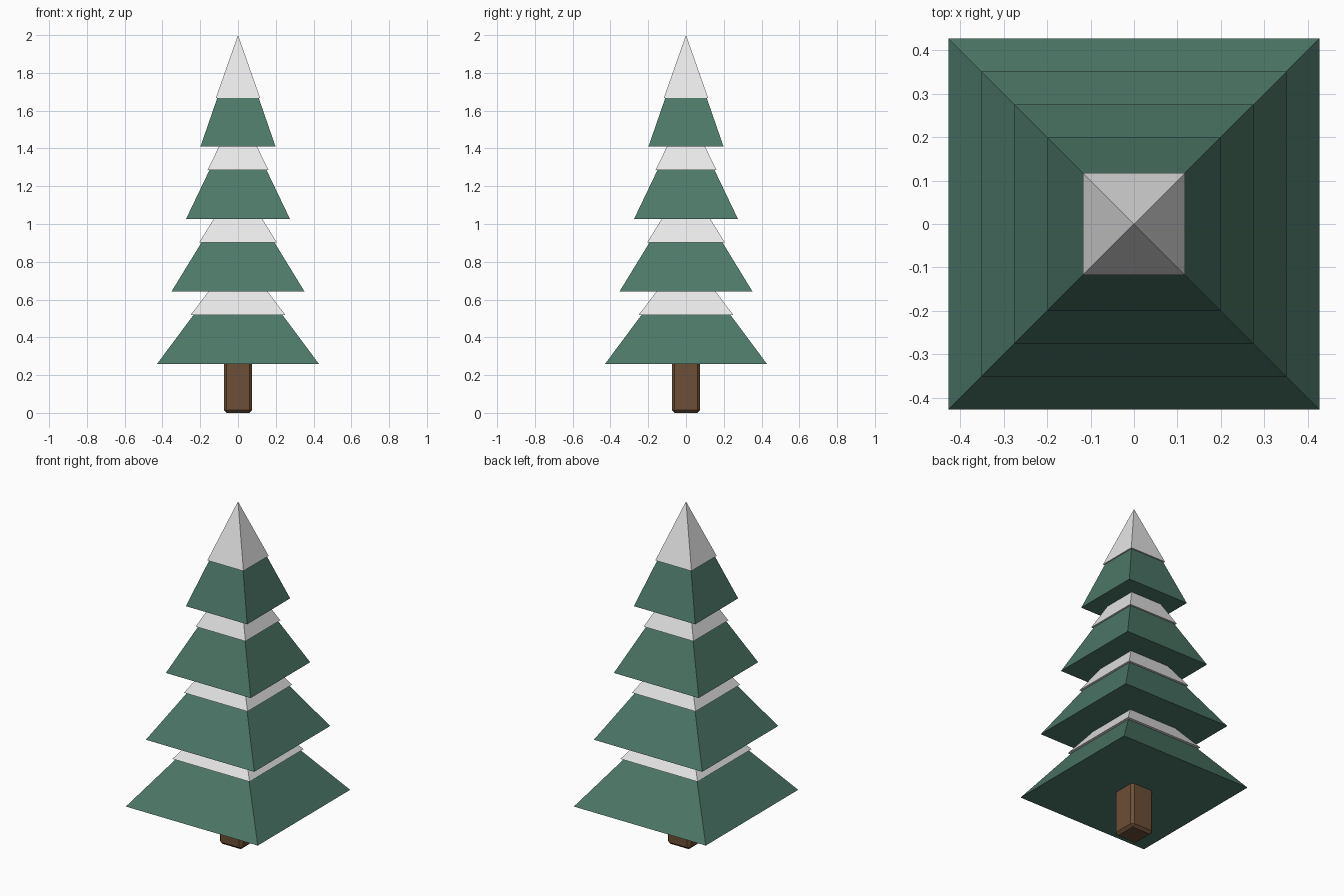
import bpy, math

cube = bpy.data.objects.get("Cube")
if cube:
    bpy.data.objects.remove(cube, do_unlink=True)


def make_material(name, color):
    mat = bpy.data.materials.new(name)
    mat.diffuse_color = (*color, 1)
    mat.use_nodes = True
    bsdf = mat.node_tree.nodes["Principled BSDF"]
    bsdf.inputs["Base Color"].default_value = (*color, 1)
    bsdf.inputs["Roughness"].default_value = 0.9
    return mat


needles = make_material("needle_green", (0.074, 0.187, 0.138))
snow = make_material("snow_white", (0.8, 0.8, 0.8))
bark = make_material("bark_brown", (0.15, 0.077, 0.038))


def pyramid(name, half_width, base_z, height, mat):
    """Closed square pyramid with sides facing the x and y axes."""
    bpy.ops.mesh.primitive_cone_add(
        vertices=4, radius1=half_width * math.sqrt(2), radius2=0, depth=height,
        location=(0, 0, base_z + height / 2), rotation=(0, 0, math.pi / 4))
    obj = bpy.context.object
    obj.name = name
    obj.data.materials.append(mat)
    bpy.ops.object.transform_apply(location=False, rotation=True, scale=True)
    return obj


# Four stacked branch tiers, each capped with a slightly wider snow pyramid
TIERS, STEP = 4, 0.383
for i in range(TIERS):
    base = 0.26 + i * STEP
    pyramid(f"branch_tier_{i + 1}", 0.428 - i * 0.0763, base, 0.575, needles)
    pyramid(f"snow_cap_{i + 1}", 0.25 - i * 0.0443, base + 0.259, 0.332, snow)

# Square trunk with chamfered edges
bpy.ops.mesh.primitive_cube_add(size=1, location=(0, 0, 0.15))
trunk = bpy.context.object
trunk.name = "trunk"
trunk.dimensions = (0.15, 0.15, 0.3)
bpy.ops.object.transform_apply(location=False, rotation=False, scale=True)
trunk.data.materials.append(bark)
bevel = trunk.modifiers.new("chamfer", "BEVEL")
bevel.width = 0.015
bevel.segments = 1
